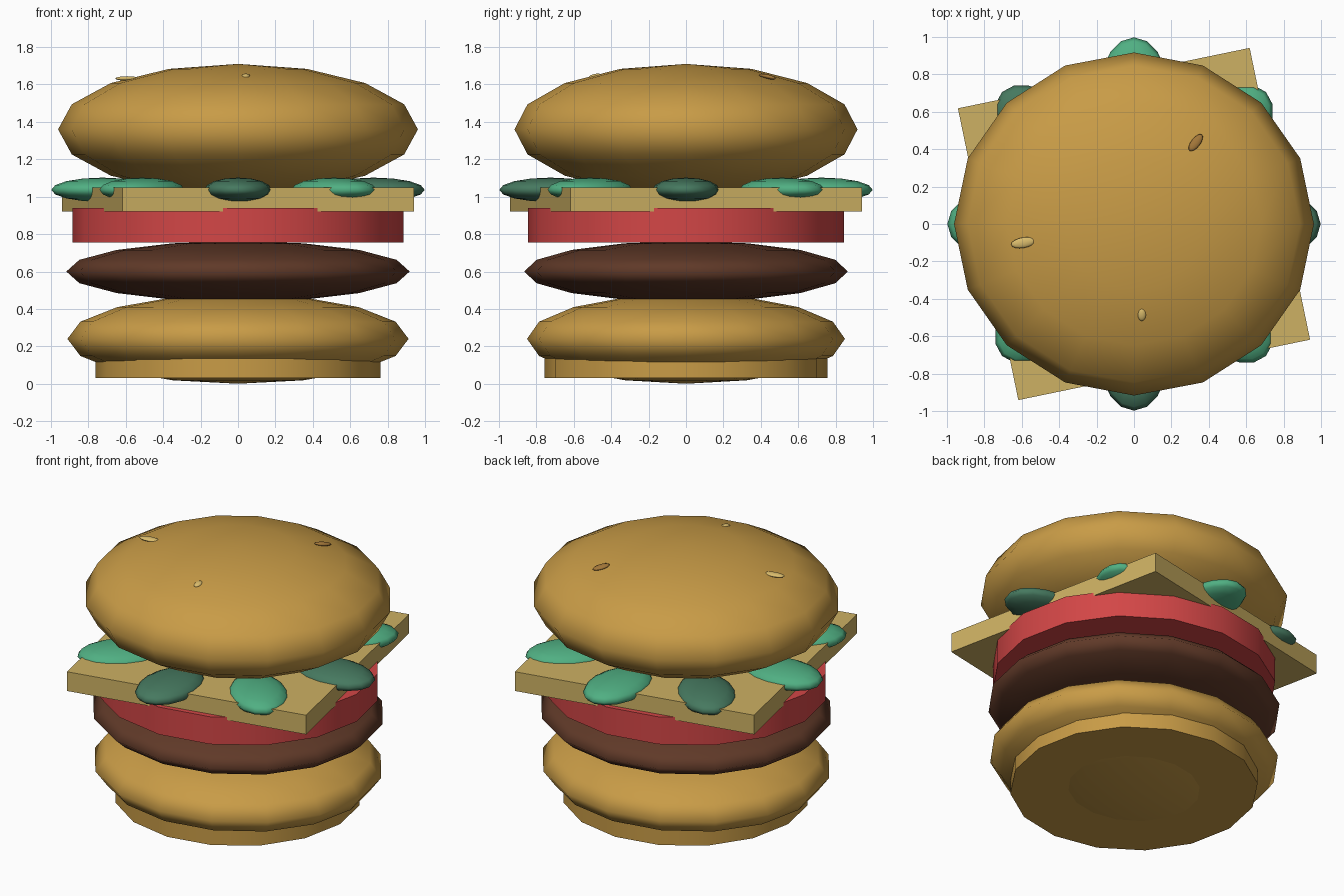
import bpy, bmesh, math
from mathutils import Matrix, Vector

cube = bpy.data.objects.get("Cube")
if cube:
    bpy.data.objects.remove(cube, do_unlink=True)


def material(name, rgb):
    m = bpy.data.materials.new(name)
    m.use_nodes = True
    m.diffuse_color = (*rgb, 1)
    m.node_tree.nodes["Principled BSDF"].inputs["Base Color"].default_value = (*rgb, 1)
    return m


bread = material("toasted_bread", (0.58, 0.33, 0.062))
meat = material("grilled_meat", (0.116, 0.041, 0.021))
red = material("tomato_red", (0.65, 0.062, 0.062))
yellow = material("cheese_yellow", (0.61, 0.44, 0.125))
light_green = material("light_green", (0.08, 0.43, 0.225))
dark_green = material("dark_green", (0.061, 0.19, 0.115))
pale = material("pale_seed", (0.70, 0.50, 0.15))
brown = material("brown_seed", (0.36, 0.18, 0.04))


def finish(name, bm, mat, loc, size, turn, smooth):
    """Scale, turn and place the mesh, then make it an object."""
    bmesh.ops.transform(bm, verts=bm.verts, matrix=Matrix.Diagonal((*size, 1)))
    for f in bm.faces:
        f.smooth = smooth(f)
    me = bpy.data.meshes.new(name)
    bm.to_mesh(me)
    bm.free()
    me.materials.append(mat)
    ob = bpy.data.objects.new(name, me)
    ob.location = loc
    ob.rotation_euler = turn
    bpy.context.collection.objects.link(ob)
    return ob


def ellipsoid(name, mat, loc, radii, turn=(0, 0, 0)):
    bm = bmesh.new()
    bmesh.ops.create_uvsphere(bm, u_segments=16, v_segments=8, radius=1)
    return finish(name, bm, mat, loc, radii, turn, lambda f: True)


def disc(name, mat, rx, ry, bottom, top):
    bm = bmesh.new()
    bmesh.ops.create_cone(bm, cap_ends=True, segments=16, radius1=1, radius2=1, depth=1)
    return finish(name, bm, mat, (0, 0, (bottom + top) / 2), (rx, ry, top - bottom),
                  (0, 0, 0), lambda f: len(f.verts) == 4)


# Bread and meat
disc("bun_base", bread, 0.762, 0.757, 0.03, 0.16)
ellipsoid("bottom_bun", bread, (0, 0, 0.24), (0.912, 0.85, 0.24))
ellipsoid("patty", meat, (0, 0, 0.6), (0.918, 0.865, 0.163))
ellipsoid("top_bun", bread, (0, 0, 1.36), (0.962, 0.917, 0.35))

# Tomato slice
disc("tomato_slice", red, 0.885, 0.845, 0.755, 0.94)

# Square cheese slice, turned a little
bm = bmesh.new()
bmesh.ops.create_cube(bm, size=1)
finish("cheese_slice", bm, yellow, (0, 0, 0.985), (1.593, 1.593, 0.13),
       (0, 0, math.radians(11.7)), lambda f: False)

# Ring of lettuce leaves
for i in range(8):
    a = i * math.pi / 4
    mat = dark_green if i in (0, 3, 6) else light_green
    ellipsoid(f"lettuce_leaf_{i + 1}", mat,
              (0.725 * math.cos(a), 0.725 * math.sin(a), 1.037),
              (0.273, 0.18, 0.065), (0, 0, a))

# Sesame seeds on the crown
ellipsoid("left_seed", pale, (-0.592, -0.1, 1.632), (0.066, 0.028, 0.012),
          (0, 0, math.radians(10)))
ellipsoid("back_seed", brown, (0.33, 0.435, 1.642), (0.055, 0.025, 0.012),
          (math.radians(-8), math.radians(10), math.radians(53)))
ellipsoid("front_seed", pale, (0.042, -0.485, 1.645), (0.022, 0.034, 0.012),
          (math.radians(10), 0, 0))
